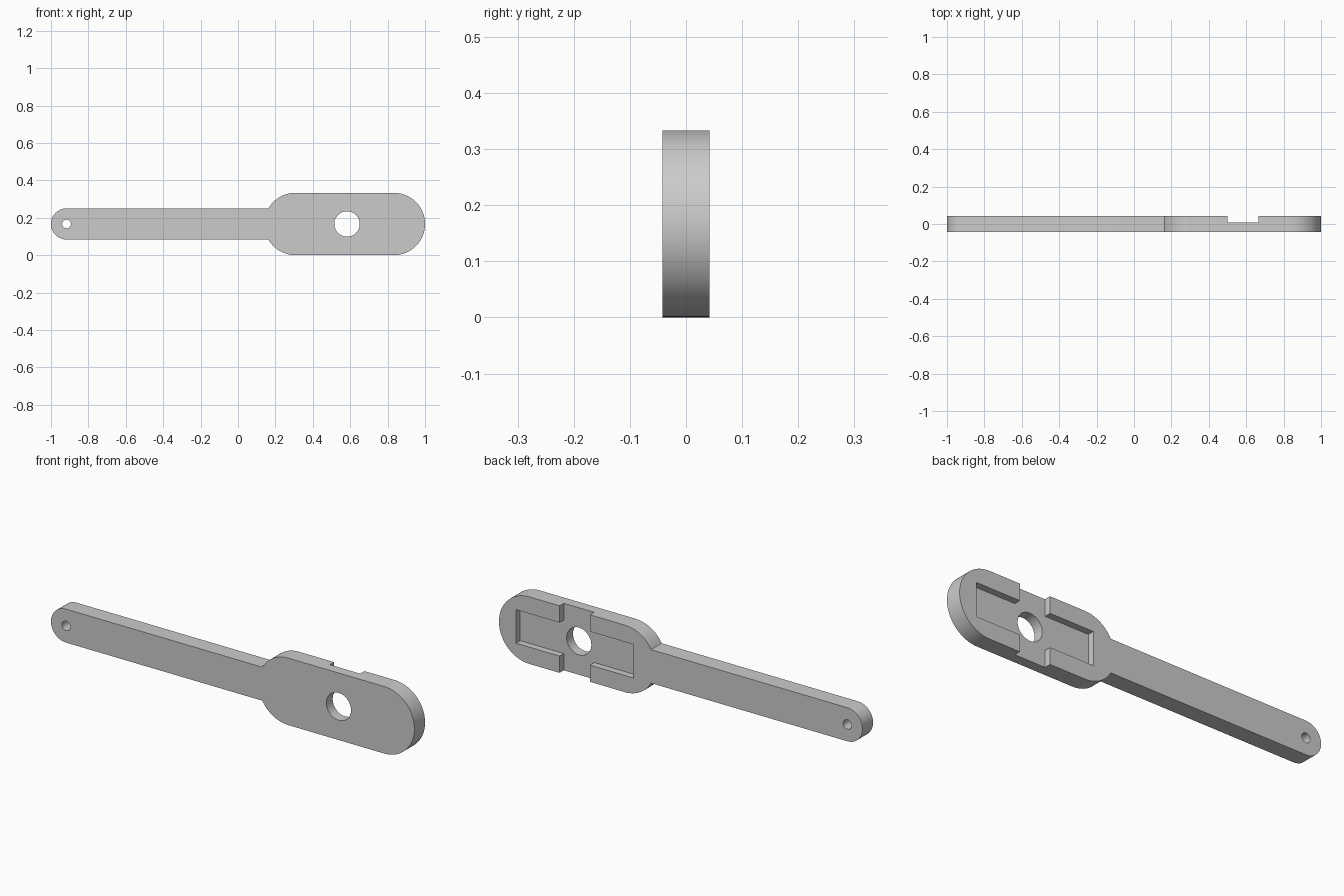
import bpy, bmesh, math

old = bpy.data.objects.get("Cube")
if old:
    bpy.data.objects.remove(old, do_unlink=True)

MID = 1 / 6           # height of the long axis
HALF = 1 / 24         # half thickness
HEAD_R, ARM_R = 1 / 6, 1 / 12
HEAD_X, TIP_X = 0.583, -1 + ARM_R
FLOOR = 0.0085        # depth plane of the rear recess

grey = bpy.data.materials.new("plain grey")
grey.use_nodes = True
colour = (0.6, 0.6, 0.6, 1)
grey.diffuse_color = colour
grey.node_tree.nodes["Principled BSDF"].inputs["Base Color"].default_value = colour


def arc(cx, r, start, end, n):
    """Points on an arc centred on the long axis, angles in degrees."""
    angles = [math.radians(start + (end - start) * i / n) for i in range(n + 1)]
    return [(cx + r * math.cos(a), MID + r * math.sin(a)) for a in angles]


def prism(name, points, y0, y1):
    """Extrude an x-z outline from y0 to y1."""
    bm = bmesh.new()
    face = bm.faces.new([bm.verts.new((x, y0, z)) for x, z in points])
    side = bmesh.ops.extrude_face_region(bm, geom=[face])["geom"]
    bmesh.ops.translate(bm, vec=(0, y1 - y0, 0),
                        verts=[v for v in side if isinstance(v, bmesh.types.BMVert)])
    bmesh.ops.recalc_face_normals(bm, faces=bm.faces)
    mesh = bpy.data.meshes.new(name)
    bm.to_mesh(mesh)
    bm.free()
    mesh.materials.append(grey)
    obj = bpy.data.objects.new(name, mesh)
    bpy.context.collection.objects.link(obj)
    return obj


# Outline: rounded arm tip, lower head shoulder, head end, upper head shoulder
left_x = 0.307
outline = arc(TIP_X, ARM_R, 90, 270, 32)
outline += arc(left_x, HEAD_R, 210, 270, 14)
outline += arc(1 - HEAD_R, HEAD_R, -90, 90, 40)
outline += arc(left_x, HEAD_R, 90, 150, 14)
handle = prism("handle_body", outline, -HALF, HALF)

# Cross-shaped recess on the back: long pocket plus a slot across the head
px, pz, sx, sz = 0.323, 1 / 12, 1 / 12, 0.2
quarter = [(px, pz), (sx, pz), (sx, sz)]
cross = quarter + [(-x, z) for x, z in quarter[::-1]]
cross += [(-x, -z) for x, z in cross]
cross = [(HEAD_X + x, MID + z) for x, z in cross]

cutters = [
    prism("recess_cutter", cross, FLOOR, 0.1),
    prism("head_hole_cutter", arc(HEAD_X, 0.068, 0, 360, 48)[:-1], -0.1, 0.2),
    prism("tip_hole_cutter", arc(TIP_X, 0.0235, 0, 360, 16)[:-1], -0.1, 0.2),
]

bpy.ops.object.select_all(action="DESELECT")
bpy.context.view_layer.objects.active = handle
handle.select_set(True)
for cutter in cutters:
    mod = handle.modifiers.new(cutter.name, "BOOLEAN")
    mod.operation = "DIFFERENCE"
    mod.solver = "EXACT"
    mod.object = cutter
    bpy.ops.object.modifier_apply(modifier=mod.name)
    bpy.data.objects.remove(cutter, do_unlink=True)

bpy.ops.object.shade_smooth_by_angle(angle=math.radians(30))
